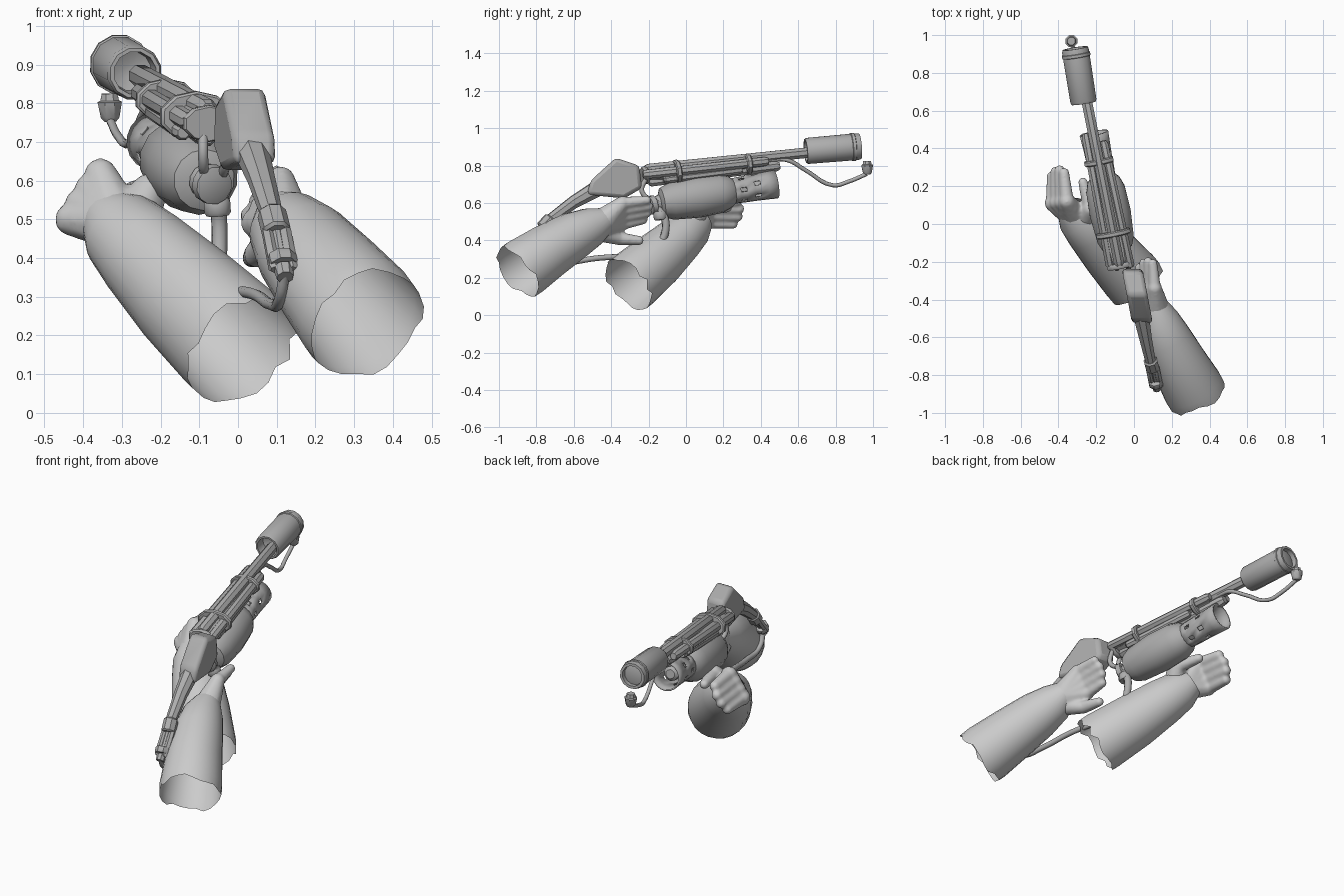
import bpy, bmesh, math, random
from mathutils import Vector as V

random.seed(4)
if "Cube" in bpy.data.objects:
    bpy.data.objects.remove(bpy.data.objects["Cube"])


def material(name, grey):
    m = bpy.data.materials.new(name)
    m.use_nodes = True
    m.diffuse_color = (grey, grey, grey, 1)
    m.node_tree.nodes["Principled BSDF"].inputs["Base Color"].default_value = (grey, grey, grey, 1)
    return m


METAL = material("gun grey", 0.42)
SKIN = material("glove grey", 0.6)


def finish(name, bm, mat, angle=35):
    bmesh.ops.recalc_face_normals(bm, faces=bm.faces)
    me = bpy.data.meshes.new(name)
    bm.to_mesh(me)
    bm.free()
    me.materials.append(mat)
    ob = bpy.data.objects.new(name, me)
    bpy.context.collection.objects.link(ob)
    bpy.ops.object.select_all(action="DESELECT")
    ob.select_set(True)
    bpy.context.view_layer.objects.active = ob
    bpy.ops.object.shade_smooth_by_angle(angle=math.radians(angle))
    return ob


def loft(name, pts, radii, sides=8, mat=METAL, caps=True, flat=1.0, frame=None, ragged=0.0, skip=None):
    """Rings along a path; frame fixes one shared axis, skip leaves faces out."""
    pts = [V(p) for p in pts]
    if isinstance(radii, (int, float)):
        radii = [radii] * len(pts)
    whole = (pts[-1] - pts[0]).normalized()
    ref = V((0, 0, 1)) if abs((frame or whole).z) < 0.8 else V((0, 1, 0))
    bm = bmesh.new()
    rings = []
    for i, (p, r) in enumerate(zip(pts, radii)):
        t = frame or (pts[min(i + 1, len(pts) - 1)] - pts[max(i - 1, 0)]).normalized()
        u = t.cross(ref).normalized()
        w = u.cross(t)
        ring = []
        for k in range(sides):
            a = math.tau * (k + 0.5) / sides
            q = p + u * (math.cos(a) * r) + w * (math.sin(a) * r * flat)
            if i == 0 and ragged:
                q += t * random.uniform(-ragged, ragged)
            ring.append(bm.verts.new(q))
        rings.append(ring)
    for i in range(len(rings) - 1):
        for k in range(sides):
            if skip and skip(i, k):
                continue
            n = (k + 1) % sides
            bm.faces.new((rings[i][k], rings[i][n], rings[i + 1][n], rings[i + 1][k]))
    if caps:
        bm.faces.new(rings[0])
        bm.faces.new(rings[-1])
    return finish(name, bm, mat)


def lathe(name, a, b, profile, sides=12, **kw):
    """Profile of (fraction along a-b, radius) turned about the line a-b."""
    a, b = V(a), V(b)
    return loft(name, [a.lerp(b, t) for t, r in profile], [r for t, r in profile], sides,
                frame=(b - a).normalized(), **kw)


def tube(name, pts, r, sides=8):
    """Bent pipe from a smooth curve."""
    cu = bpy.data.curves.new(name, "CURVE")
    cu.dimensions = "3D"
    cu.bevel_depth = r
    cu.bevel_resolution = 2
    cu.use_fill_caps = True
    sp = cu.splines.new("BEZIER")
    sp.bezier_points.add(len(pts) - 1)
    for bp, p in zip(sp.bezier_points, pts):
        bp.co = p
        bp.handle_left_type = bp.handle_right_type = "AUTO"
    sp.resolution_u = 5
    ob = bpy.data.objects.new(name, cu)
    bpy.context.collection.objects.link(ob)
    cu.materials.append(METAL)
    return ob


def hand(name, strokes):
    """Rounded strokes (start, end, start radius, end radius) fused into a hand."""
    bm = bmesh.new()
    for a, b, ra, rb in strokes:
        a, b = V(a), V(b)
        for i in range(9):
            s = i / 8
            made = bmesh.ops.create_icosphere(bm, subdivisions=2, radius=ra + (rb - ra) * s)
            bmesh.ops.translate(bm, verts=made["verts"], vec=a.lerp(b, s))
    ob = finish(name, bm, SKIN, 180)
    rm = ob.modifiers.new("fuse", "REMESH")
    rm.mode = "VOXEL"
    rm.voxel_size = 0.009
    rm.use_smooth_shade = True
    sm = ob.modifiers.new("soften", "SMOOTH")
    sm.iterations = 4
    sm.factor = 0.5


def fingers(knuckles, tips, wrist, r=0.03):
    """Four fingers and palm bones between the first and last knuckle and tip."""
    out = []
    for i in range(4):
        s = i / 3
        k = V(knuckles[0]).lerp(V(knuckles[1]), s)
        t = V(tips[0]).lerp(V(tips[1]), s)
        t += (t - k) * (0.14 if i in (1, 2) else 0)
        out += [(k, t, r * 1.15, r * 0.85), (wrist, k, 0.075, r * 1.3)]
    return out


# Left arm, open at the cuff, and its hand
loft("left_arm", [(.33, -.9, .23), (.31, -.865, .255), (.24, -.74, .34), (.17, -.6, .425), (.13, -.5, .475), (.11, -.43, .51)],
     [.16, .162, .148, .13, .105, .07], 24, SKIN, caps=False, ragged=.018)
hand("left_hand", fingers([(.11, -.34, .6), (.045, -.34, .49)], [(.1, -.21, .615), (.03, -.23, .51)], (.12, -.46, .49))
     + [((.09, -.45, .44), (.05, -.36, .41), .05, .036), ((.05, -.36, .41), (.035, -.25, .4), .036, .026)])

# Right arm and hand
loft("right_arm", [(.01, -.31, .165), (-.015, -.28, .19), (-.13, -.15, .30), (-.24, -.03, .41), (-.3, .035, .47), (-.34, .08, .51)],
     [.162, .163, .15, .128, .11, .075], 24, SKIN, caps=False, ragged=.018)
hand("right_hand", fingers([(-.355, .12, .615), (-.43, .11, .5)], [(-.37, .27, .61), (-.435, .25, .49)], (-.31, .04, .49), .034)
     + [((-.27, .02, .49), (-.23, .08, .57), .065, .05), ((-.23, .08, .57), (-.27, .22, .575), .042, .027)])


# Receiver: bundle of pipes along one sloping line
def line(y, dx=0.0, dz=0.0):
    return (-.08 - .2 * (y + .2) + dx, y, .75 + .11 * (y + .2) + dz)


for name, y0, y1, dx, dz, r in (
        ("main_barrel", -.22, .7, 0, .032, .03), ("lower_pipe", -.2, .5, .0, -.035, .03),
        ("left_pipe", -.23, .44, .055, .005, .026), ("right_pipe", -.23, .48, -.05, .005, .026),
        ("left_rail", -.12, .3, .045, -.035, .022), ("right_rail", -.12, .36, -.045, -.035, .022)):
    lathe(name, line(y0, dx, dz), line(y1, dx * .8, dz * .8), [(0, r * .7), (.02, r), (.97, r), (1, r * .7)], 8)
lathe("receiver_core", line(-.2), line(.42), [(0, .05), (.1, .06), (1, .045)], 6, flat=.7)
for name, y, r in (("rear_collar", -.05, .096), ("front_collar", .33, .082), ("breech_collar", -.22, .07)):
    lathe(name, line(y - .014), line(y + .014), [(0, r * .92), (.2, r), (.8, r), (1, r * .92)], 10, flat=.68)

# Muzzle drum, hollow at both ends
lathe("muzzle_drum", (-.266, .64, .878), (-.312, .93, .903),
      [(.25, .02), (.2, .052), (0, .056), (0, .066), (.04, .072), (.94, .074), (1, .07), (1, .056), (.55, .052), (.5, .02)])
lathe("muzzle_band", (-.304, .88, .899), (-.308, .905, .901), [(0, .07), (.2, .078), (.8, .078), (1, .07)])

# Pilot light rod and cup
tube("pilot_rod", [(-.2, .44, .83), (-.215, .54, .83), (-.245, .64, .775), (-.285, .785, .695), (-.31, .87, .715), (-.33, .965, .755)], .011)
lathe("pilot_cup", (-.33, .97, .752), (-.332, .968, .825), [(0, .016), (.15, .026), (.7, .034), (.75, .026), (1, .022)], 8)

# Fuel tank and perforated nozzle share an axis
TANK_A, TANK_B = (-.085, -.14, .60), (-.212, .48, .702)
lathe("fuel_tank", TANK_A, TANK_B,
      [(0, .05), (.02, .08), (.1, .1), (.32, .112), (.52, .106), (.6, .088), (.64, .066)], 14)
nozzle = lathe("perforated_nozzle", TANK_A, TANK_B,
               [(.6, .066), (.68, .07), (.73, .071), (.8, .072), (.85, .073), (.92, .075), (1, .078)], 18,
               caps=False, skip=lambda i, k: i in (1, 3) and (k + i) % 3 == 0)
wall = nozzle.modifiers.new("wall", "SOLIDIFY")
wall.thickness = .01
lathe("nozzle_core", TANK_A, TANK_B, [(.6, .04), (.9, .04), (.92, .025)], 10)
lathe("tank_neck", (-.058, -.2, .585), TANK_A, [(0, .03), (.1, .05), (.5, .052), (.6, .04), (1, .045)], 12)

# Grip, brackets and feed hose
tube("grip", [(-.06, -.17, .59), (-.05, -.115, .52), (-.048, -.11, .45), (-.05, -.14, .37)], .021)
lathe("grip_disc", (-.052, -.135, .51), (-.055, -.14, .555), [(0, .03), (.2, .036), (.8, .036), (1, .03)], 10)
for side in (-1, 1):
    tube("tank_bracket", [(-.06 + side * .03, -.21, .74), (-.06 + side * .03, -.235, .66), (-.065 + side * .02, -.15, .6)], .013)
tube("feed_hose", [(.122, -.87, .37), (.108, -.82, .295), (.085, -.66, .28), (.045, -.48, .305), (0, -.33, .315)], .015)

# Stock block: side profile spread to a width that follows the gun's slant
profile = [(-.375, .842), (-.25, .8), (-.235, .68), (-.33, .625), (-.53, .645), (-.51, .72)]
bm = bmesh.new()
sides = [[bm.verts.new((-.055 - .19 * y + s * .055, y, z)) for y, z in profile] for s in (-1, 1)]
for loop in sides:
    bm.faces.new(loop)
for i in range(len(profile)):
    j = (i + 1) % len(profile)
    bm.faces.new((sides[0][i], sides[0][j], sides[1][j], sides[1][i]))
bevel = finish("stock_block", bm, METAL).modifiers.new("bevel", "BEVEL")
bevel.width = .02
bevel.segments = 2

# Stock arm and its forked end
loft("stock_arm", [(.035, -.47, .68), (.06, -.6, .605), (.088, -.73, .51)], [.046, .036, .029])
lathe("stock_sleeve", (.086, -.72, .52), (.1, -.77, .465), [(0, .03), (.1, .038), (.9, .038), (1, .03)], 8)
for side in (-1, 1):
    x = side * .022
    lathe("stock_fork", (.098 + x, -.76, .475), (.118 + x, -.86, .37), [(0, .014), (.05, .017), (.95, .017), (1, .012)], 6)
lathe("stock_piston", (.098, -.76, .475), (.122, -.875, .35), [(0, .015), (.8, .015), (.8, .026), (1, .022)], 8)
lathe("stock_end_band", (.112, -.83, .405), (.117, -.85, .38), [(0, .036), (.2, .039), (.8, .039), (1, .036)], 8)
